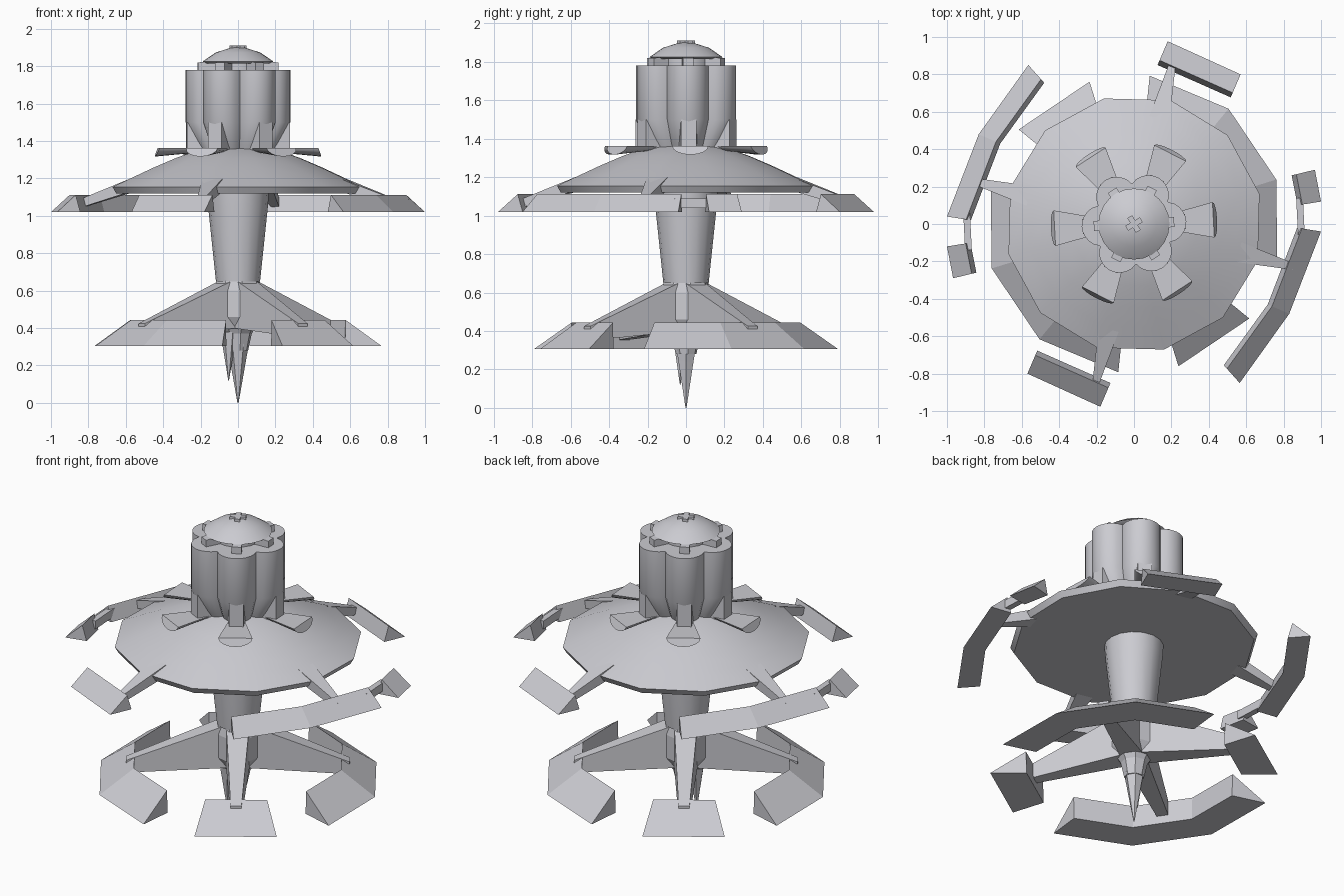
import bpy, bmesh
from math import sin, cos, radians, pi
from mathutils import Vector

if "Cube" in bpy.data.objects:
    bpy.data.objects.remove(bpy.data.objects["Cube"])

GREY = (0.6, 0.6, 0.64, 1)
hull = bpy.data.materials.new("hull_grey")
hull.use_nodes = True
hull.diffuse_color = GREY
hull.node_tree.nodes["Principled BSDF"].inputs["Base Color"].default_value = GREY


def polar(r, deg, z):
    a = radians(deg)
    return Vector((r * cos(a), r * sin(a), z))


def loft(name, rings, smooth=None):
    """Skin a list of equal-length rings and cap both ends."""
    bm = bmesh.new()
    loops = [[bm.verts.new(p) for p in ring] for ring in rings]
    n = len(loops[0])
    for a, b in zip(loops, loops[1:]):
        for i in range(n):
            j = (i + 1) % n
            bm.faces.new((a[i], a[j], b[j], b[i]))
    bm.faces.new(loops[0])
    bm.faces.new(loops[-1])
    bmesh.ops.recalc_face_normals(bm, faces=bm.faces)
    me = bpy.data.meshes.new(name)
    bm.to_mesh(me)
    bm.free()
    ob = bpy.data.objects.new(name, me)
    bpy.context.collection.objects.link(ob)
    me.materials.append(hull)
    if smooth:
        bpy.ops.object.select_all(action='DESELECT')
        bpy.context.view_layer.objects.active = ob
        ob.select_set(True)
        bpy.ops.object.shade_smooth_by_angle(angle=radians(smooth))
    return ob


def turned(name, profile, sides, smooth=None, start=0):
    rings = [[polar(r, start + 360 * i / sides, z) for i in range(sides)]
             for r, z in profile]
    return loft(name, rings, smooth)


def beam(name, deg, near, far):
    """Tapered radial beam; each end is (radius, width, bottom, top)."""
    rad, side = polar(1, deg, 0), polar(1, deg + 90, 0)
    rings = []
    for r, w, lo, hi in (near, far):
        rings.append([rad * r + side * (w / 2 * s) + Vector((0, 0, z))
                      for s, z in ((-1, lo), (1, lo), (1, hi), (-1, hi))])
    return loft(name, rings)


def wedge_ring(name, pairs, lo, hi, ridge):
    """Sloped-top armour strip through (outer, inner) plan points."""
    rings = []
    for o, i in pairs:
        o, i = Vector(o[:2]), Vector(i[:2])
        top = i.lerp(o, ridge)
        rings.append([(*o, lo), (*i, lo), (*top, hi)])
    return loft(name, rings)


# Main saucer and column
turned("saucer", [(0.1, 1.37), (0.21, 1.355), (0.34, 1.31), (0.46, 1.26),
                  (0.57, 1.21), (0.69, 1.155), (0.67, 1.12)], 12, 40, 13.5)
turned("column", [(0.165, 1.13), (0.16, 1.05), (0.118, 0.65)], 16, 40)

# Lobed tower
tower = []
for scale, z in ((0.7, 1.34), (0.78, 1.38), (1, 1.5), (1, 1.78)):
    tower.append([polar(scale * (0.215 + 0.065 * abs(cos(radians(3 * d))) ** 0.8),
                        d + 3, z) for d in range(0, 360, 6)])
loft("tower", tower, 35)

# Tower cap on its posts
turned("cap_neck", [(0.13, 1.77), (0.13, 1.83)], 16, 40)
turned("cap", [(0.17, 1.815), (0.19, 1.825), (0.12, 1.873), (0.035, 1.9)], 24, 40)
for k in range(2):
    beam("cap_finial", 30 + 90 * k, (-0.045, 0.03, 1.88, 1.912),
         (0.045, 0.03, 1.88, 1.912))

for k in range(6):
    d = 3 + 60 * k
    beam("cap_post", d, (0.1, 0.055, 1.78, 1.83), (0.215, 0.055, 1.78, 1.82))
    beam("tower_fin", d, (0.16, 0.1, 1.35, 1.5), (0.275, 0.08, 1.35, 1.5))
    # Flat-topped paddle with a rounded underside
    rad, side = polar(1, d, 0), polar(1, d + 90, 0)
    rings = []
    for r, w, depth, bulge in ((0.18, 0.04, 0.02, 0), (0.425, 0.095, 0.045, 0.02)):
        rings.append([rad * (r + bulge * sin(pi * i / 8)) + side * (w * cos(pi * i / 8))
                      + Vector((0, 0, 1.362 - depth * sin(pi * i / 8)))
                      for i in range(9)])
    loft("paddle", rings, 30)

# Broken outer ring, repeated by a half turn
ARC = [((-0.565, 0.85), (-0.48, 0.755)), ((-0.83, 0.48), (-0.715, 0.43)),
       ((-1, 0.04), (-0.872, 0.02))]
END = [((-1, -0.12), (-0.875, -0.1)), ((-0.967, -0.29), (-0.843, -0.26))]
BLOCK = [((0.18, 0.977), (0.126, 0.85)), ((0.57, 0.8), (0.517, 0.677))]
for s in (1, -1):
    for name, pairs in (("ring_arc", ARC), ("ring_end", END), ("ring_block", BLOCK)):
        turned_pairs = [(Vector(o) * s, Vector(i) * s) for o, i in pairs]
        wedge_ring(name, turned_pairs, 1.02, 1.112, 0.2)
    link = []
    for x, y in ((-0.895, 0.06), (-0.885, -0.14)):
        link.append([(s * (x + dx), s * y, z) for dx, z in
                     ((-0.018, 1.04), (0.018, 1.04), (0.018, 1.09), (-0.018, 1.09))])
    loft("ring_link", link)
for d in (76.5, 165, 256.5, 345):
    beam("ring_strut", d, (0.58, 0.11, 1.13, 1.2), (0.88, 0.035, 1.04, 1.085))

# Lower hub, spikes and arms
turned("hub", [(0.115, 0.66), (0.13, 0.6), (0.13, 0.46), (0.075, 0.37),
               (0.055, 0.28)], 8, None, 11)
turned("spike", [(0.06, 0.32), (0.045, 0.24), (0.003, 0)], 6)
loft("small_spike", [[polar(r, 60 * i, z) + Vector((-0.05, -0.03, 0))
                      for i in range(6)] for r, z in ((0.045, 0.38), (0.002, 0.12))])
for d in (34, 124, 214, 304):
    beam("arm", d, (0.05, 0.13, 0.4, 0.665), (0.62, 0.06, 0.35, 0.425))

# Lower armour: long arcs alternate with short plates
for mid, count in ((34, 3), (124, 1), (214, 3), (304, 1)):
    angles = [mid + 33.3 * (i - count / 2) for i in range(count + 1)]
    wedge_ring("lower_arc" if count > 1 else "lower_plate",
               [(polar(0.797, a, 0), polar(0.595, a, 0)) for a in angles],
               0.305, 0.443, 0.02)
